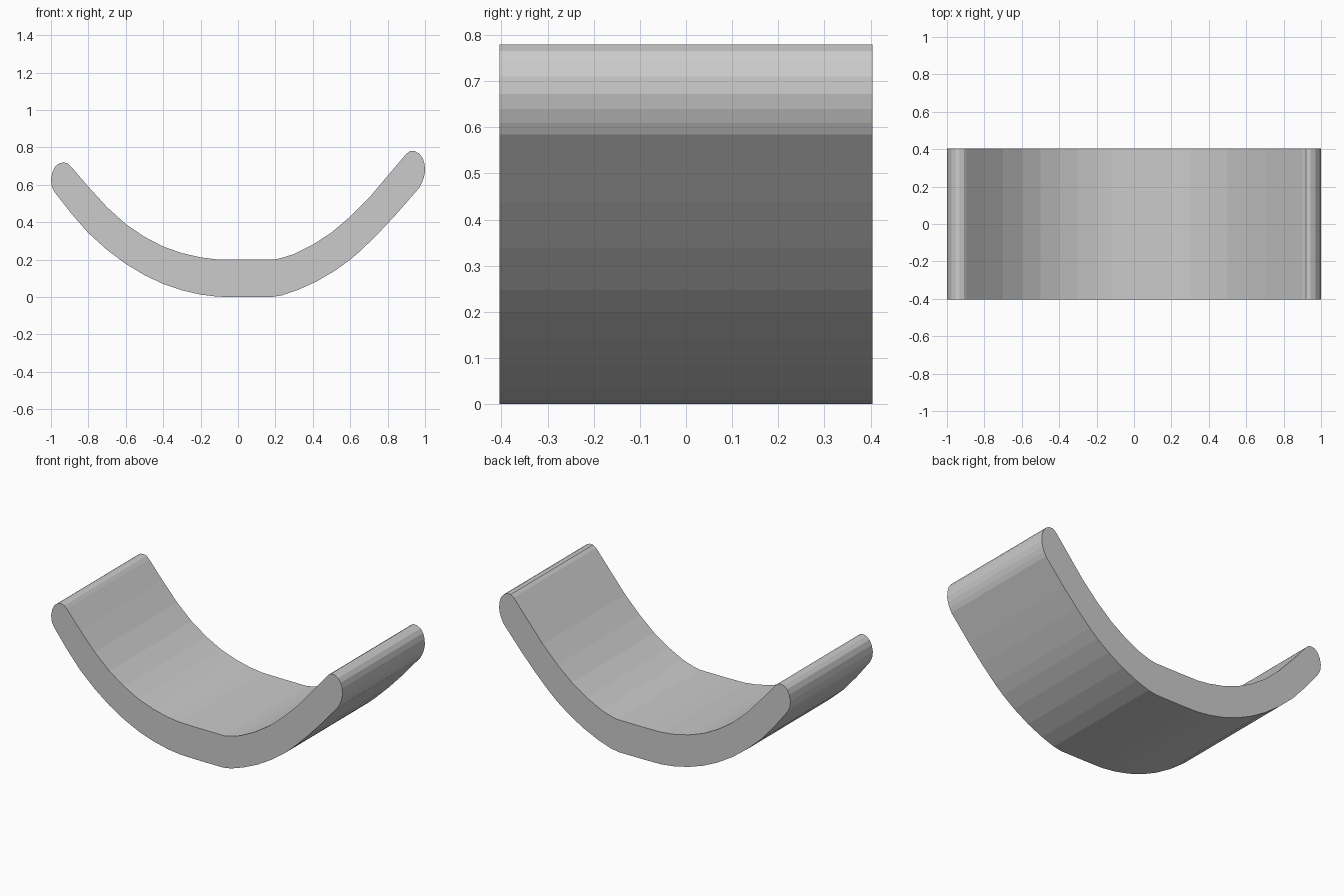
import bpy, bmesh

HALF_DEPTH = 0.404

# underside, left to right
outer = [(-0.98, 0.56), (-0.89, 0.445), (-0.8, 0.342), (-0.7, 0.252), (-0.6, 0.177),
         (-0.5, 0.117), (-0.4, 0.07), (-0.3, 0.036), (-0.2, 0.013), (-0.11, 0.002),
         (0, 0), (0.18, 0), (0.235, 0.009), (0.32, 0.038), (0.42, 0.083), (0.52, 0.142),
         (0.6, 0.2), (0.655, 0.247), (0.75, 0.34), (0.842, 0.438)]
# rounded right tip
right_cap = [(0.97, 0.585), (0.983, 0.61), (0.994, 0.64), (1, 0.672), (0.998, 0.71),
             (0.988, 0.742), (0.97, 0.766), (0.945, 0.78), (0.92, 0.78), (0.9, 0.766)]
# upper side, right to left
inner = [(0.8, 0.648), (0.7, 0.53), (0.6, 0.43), (0.5, 0.345), (0.4, 0.28), (0.3, 0.23),
         (0.23, 0.208), (0.19, 0.2), (0, 0.2), (-0.12, 0.202), (-0.2, 0.212),
         (-0.3, 0.235), (-0.4, 0.27), (-0.5, 0.322), (-0.6, 0.39), (-0.7, 0.48),
         (-0.8, 0.59)]
# rounded left tip
left_cap = [(-0.893, 0.698), (-0.91, 0.714), (-0.932, 0.72), (-0.955, 0.715),
            (-0.977, 0.698), (-0.992, 0.668), (-1, 0.63), (-0.995, 0.59)]

# extrude the profile along y
bm = bmesh.new()
face = bm.faces.new([bm.verts.new((x, -HALF_DEPTH, z))
                     for x, z in outer + right_cap + inner + left_cap])
ext = bmesh.ops.extrude_face_region(bm, geom=[face], use_keep_orig=True)
bmesh.ops.translate(bm, vec=(0, 2 * HALF_DEPTH, 0),
                    verts=[v for v in ext["geom"] if isinstance(v, bmesh.types.BMVert)])
bmesh.ops.recalc_face_normals(bm, faces=bm.faces)

mesh = bpy.data.meshes.new("curved_seat")
bm.to_mesh(mesh)
bm.free()
bpy.context.collection.objects.link(bpy.data.objects.new("curved_seat", mesh))
